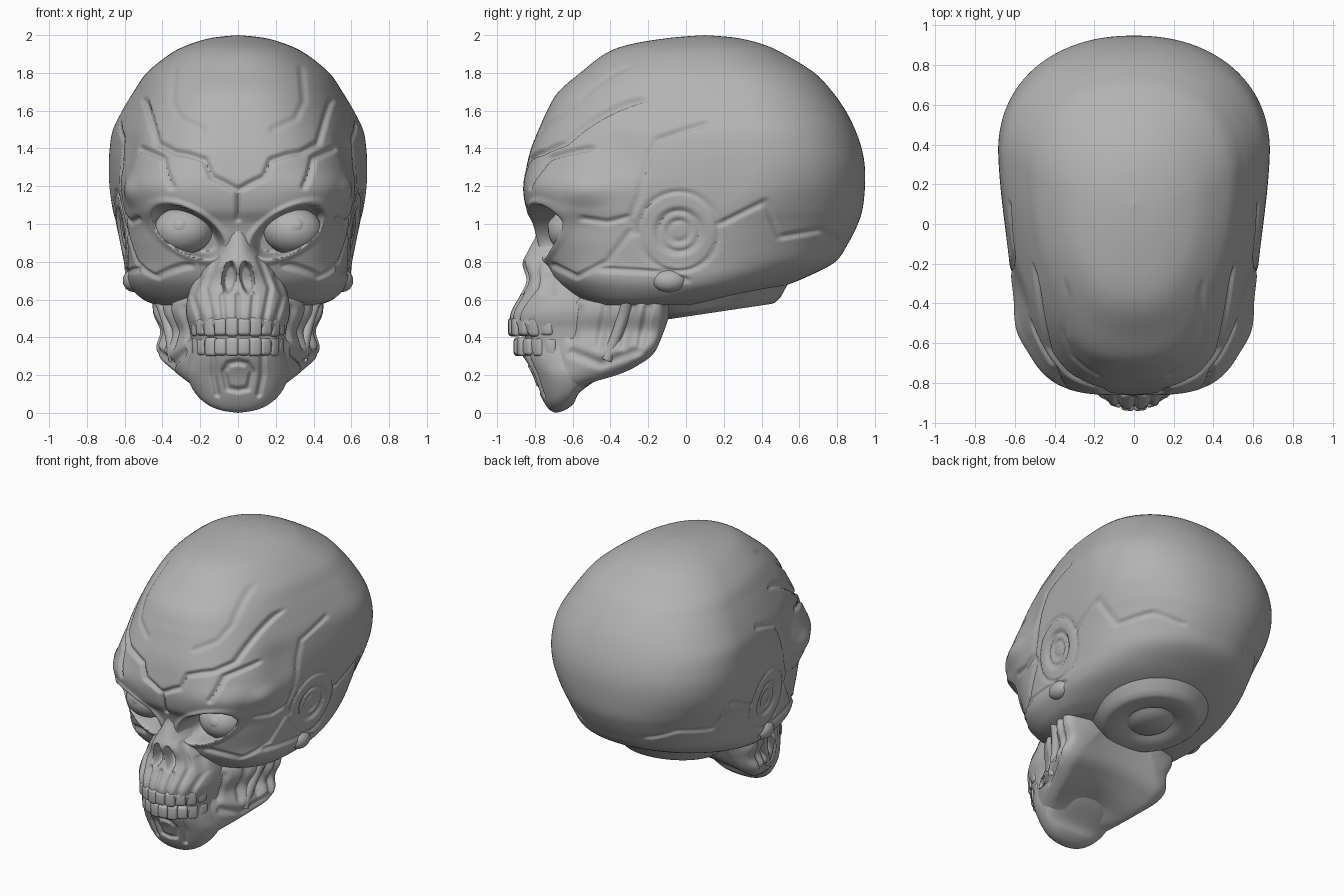
import bpy, bmesh, math
from mathutils import Vector, Matrix

if "Cube" in bpy.data.objects:
    bpy.data.objects.remove(bpy.data.objects["Cube"])

bone = bpy.data.materials.new("bone_grey")
bone.diffuse_color = (0.45, 0.45, 0.45, 1)
bone.use_nodes = True
bone.node_tree.nodes["Principled BSDF"].inputs["Base Color"].default_value = bone.diffuse_color


def finish(name, bm):
    bmesh.ops.recalc_face_normals(bm, faces=bm.faces[:])
    me = bpy.data.meshes.new(name)
    bm.to_mesh(me)
    bm.free()
    me.materials.append(bone)
    ob = bpy.data.objects.new(name, me)
    bpy.context.collection.objects.link(ob)
    return ob


def spline(table, n):
    """Catmull-Rom samples through table rows."""
    out, m = [], len(table) - 1
    for k in range(n + 1):
        t = k / n * m
        i = min(int(t), m - 1)
        t -= i
        rows = [table[max(0, min(m, i + j))] for j in (-1, 0, 1, 2)]
        out.append([b + 0.5 * t * (c - a + t * (2 * a - 5 * b + 4 * c - d + t * (3 * (b - c) + d - a)))
                    for a, b, c, d in zip(*rows)])
    return out


def loft(name, rings):
    bm = bmesh.new()
    vs = [[bm.verts.new(p) for p in r] for r in rings]
    n = len(vs[0])
    for a, b in zip(vs, vs[1:]):
        for i in range(n):
            j = (i + 1) % n
            bm.faces.new((a[i], a[j], b[j], b[i]))
    bm.faces.new(vs[0])
    bm.faces.new(vs[-1])
    return finish(name, bm)


def slice_ring(row, n, dense):
    """Horizontal egg-shaped slice: z, half width, centre y, front y, back y, front power, back power."""
    z, w, y0, yf, yb, nf, nb = row
    w = max(w, 0.002)
    pts = []
    for i in range(n):
        u = (i / n) * math.tau - math.pi
        phi = u - dense * math.sin(u)
        c, s = math.sin(phi), -math.cos(phi)
        b, e = (max(y0 - yf, 0.002), nf) if s < 0 else (max(yb - y0, 0.002), nb)
        r = (abs(c / w) ** e + abs(s / b) ** e) ** (-1 / e)
        pts.append(Vector((r * c, y0 + r * s, z)))
    return pts


def segments(lines):
    return [(a, b) for ln in lines for a, b in zip(ln, ln[1:])]


def groove(u, v, segs, w):
    """1 on the line, fading to 0 at distance w."""
    best = w
    for (ax, ay), (bx, by) in segs:
        if u < min(ax, bx) - w or u > max(ax, bx) + w or v < min(ay, by) - w or v > max(ay, by) + w:
            continue
        dx, dy = bx - ax, by - ay
        t = max(0, min(1, ((u - ax) * dx + (v - ay) * dy) / (dx * dx + dy * dy)))
        best = min(best, math.hypot(u - ax - t * dx, v - ay - t * dy))
    return (1 - (best / w) ** 2) ** 2


def step(a, b, x):
    t = max(0, min(1, (x - a) / (b - a)))
    return t * t * (3 - 2 * t)


# Cranium with brow, eye sockets, ear rings and plate seams
CRANIUM = [
    (.57, .46, -.2, -.50, .10, 2.6, 2.2), (.60, .535, -.15, -.58, .25, 2.6, 2.1),
    (.66, .60, -.1, -.66, .48, 2.6, 2.1), (.72, .625, -.1, -.71, .64, 2.6, 2.2),
    (.80, .63, -.05, -.745, .79, 2.6, 2.2), (.90, .645, 0, -.77, .86, 2.7, 2.2),
    (1.0, .66, .08, -.80, .91, 2.8, 2.2), (1.08, .672, .18, -.845, .935, 3.2, 2.2),
    (1.19, .682, .3, -.862, .947, 3.7, 2.2), (1.3, .685, .35, -.845, .947, 3.2, 2.2),
    (1.4, .68, .35, -.82, .93, 2.8, 2.2), (1.5, .663, .33, -.78, .895, 2.6, 2.2),
    (1.6, .615, .3, -.735, .845, 2.5, 2.2), (1.7, .555, .27, -.675, .775, 2.4, 2.2),
    (1.8, .485, .22, -.56, .68, 2.3, 2.2), (1.9, .36, .16, -.43, .52, 2.2, 2.1),
    (1.95, .26, .13, -.30, .41, 2.1, 2.1), (1.985, .14, .11, -.09, .27, 2, 2),
    (2.0, .0, .1, .1, .1, 2, 2)]
FRONT = segments([
    [(0, 1.03), (0, 1.18), (.08, 1.22), (.15, 1.25), (.19, 1.34), (.29, 1.37), (.36, 1.38), (.46, 1.43), (.49, 1.53), (.52, 1.65)],
    [(.38, 1.2), (.41, 1.27), (.43, 1.35), (.55, 1.4)]])
CREST = segments([[(.2, 1.5), (.33, 1.56), (.37, 1.65), (.34, 1.82)]])
SIDE = segments([
    [(.1, 1.53), (0, 1.5), (-.15, 1.45), (-.2, 1.35), (-.25, 1.15), (-.3, 1.03), (-.27, .95)],
    [(.18, 1.0), (.42, 1.12), (.5, .93), (.72, .97), (.82, .9)],
    [(-.55, 1.03), (-.42, 1.01), (-.3, 1.04)],
    [(-.3, .96), (-.42, .8), (-.58, .72), (-.7, .78)],
    [(-.45, .76), (-.1, .74), (0, .7)]])


def carve_cranium(p):
    x, y, z = abs(p.x), p.y, p.z
    d = 0
    if y < -.2:
        d += .022 * groove(x, z, FRONT, .026) + .008 * groove(x, z, CREST, .03)
    if x > .25:
        d += .014 * groove(y, z, SIDE, .024)
        r = math.hypot(y + .04, z - .96)
        if r < .24:
            d += .012 * (1 - step(0, .02, abs(r - .212)))
            d += .022 * (1 - step(.105, .14, r)) - .012 * (1 - step(.005, .028, abs(r - .085)))
            d -= .008 * (1 - step(.03, .06, r))
    # brow corner stands out, temple behind it sinks in
    if x > .4:
        d -= .022 * (1 - step(0, .16, math.hypot(y + .52, (z - 1.17) * 1.6)))
        d += .018 * (1 - step(0, .2, math.hypot(y + .36, z - 1.36)))
    q = p + (Vector((0, .05, 1.05)) - p).normalized() * d
    # narrower towards the face, widest behind the ears
    q.x *= 1 - .075 * step(.42, -.32, y) * step(1.95, 1.5, z)
    # angry eye sockets with a lifted rim
    if y < -.3 and .75 < z < 1.25:
        dx = x - .285
        dz = z - .965 - .38 * dx
        e = (dx / .2) ** 2 + (dz / (.11 if dz > 0 else .12)) ** 2
        q.y += .17 * (1 - step(.6, 1.1, e)) - .015 * step(1.0, 1.2, e) * (1 - step(1.2, 1.9, e))
    return q


loft("cranium", [[carve_cranium(p) for p in slice_ring(r, 300, .5)] for r in spline(CRANIUM, 216)])

# Muzzle: nose bridge, upper jaw and chin
MUZZLE = [
    (1.02, .06, -.6, -.79, -.45), (.95, .075, -.6, -.79, -.4), (.86, .11, -.6, -.835, -.35),
    (.79, .17, -.6, -.865, -.3), (.70, .235, -.6, -.845, -.3), (.62, .265, -.6, -.88, -.3),
    (.55, .275, -.6, -.92, -.3), (.50, .27, -.6, -.932, -.3), (.44, .255, -.6, -.915, -.3),
    (.36, .25, -.6, -.885, -.32), (.28, .265, -.6, -.855, -.36), (.2, .272, -.6, -.812, -.44),
    (.11, .23, -.62, -.778, -.56), (.05, .17, -.66, -.748, -.595), (.015, .095, -.68, -.72, -.64),
    (0, 0, -.69, -.69, -.69)]
ROOTS = segments([
    [(0, .5), (0, .62)], [(.075, .5), (.085, .62)], [(.14, .5), (.17, .66), (.11, .82)],
    [(.2, .49), (.24, .62), (.2, .72)], [(0, .27), (.05, .26), (.075, .22), (.055, .13), (0, .12)],
    [(.13, .3), (.13, .2), (.11, .1)]])


def carve_muzzle(p):
    x, z = abs(p.x), p.z
    if p.y < -.6:
        d = .018 * groove(x, z, ROOTS, .024)
        e = ((x - .042 - .12 * (.76 - z)) / .036) ** 2 + ((z - .715) / .085) ** 2
        d += .08 * (1 - step(.4, 1.2, e))
        d += .05 * (1 - step(.01, .03, abs(z - .4))) * step(.2, .12, x)
        p = p + Vector((-p.x * .8 * d, d, 0))
    return p


loft("muzzle", [[carve_muzzle(p) for p in slice_ring(list(r) + [2.2, 2.6], 180, .45)] for r in spline(MUZZLE, 150)])

# Lower jaw: slices running front to back, hollowed underneath
JAW = [(-.73, .20, .10, .33), (-.64, .27, .105, .58), (-.5, .34, .14, .68), (-.35, .40, .185, .70),
       (-.25, .45, .235, .70), (-.17, .455, .30, .70), (-.12, .42, .41, .70), (-.09, .3, .5, .68)]
STRANDS = segments([[(-.46, .36), (-.42, .57)], [(-.33, .36), (-.28, .56)], [(-.24, .36), (-.2, .56)],
                    [(-.6, .32), (-.45, .26), (-.25, .33)], [(-.6, .4), (-.57, .55)]])
rings = []
for y, w, lo, hi in spline(JAW, 80):
    ring = []
    for i in range(140):
        a = i / 140 * math.tau
        c, s = math.cos(a), math.sin(a)
        r = (abs(c) ** 4.2 + abs(s) ** 4.2) ** (-1 / 4.2)
        x, z = w * r * c, (lo + hi) / 2 + (hi - lo) / 2 * r * s
        if s < 0 and abs(x) < .75 * w:
            z += .06 * (1 - (x / (.75 * w)) ** 2) * step(-.58, -.42, y)
        x *= 1 - .1 * math.exp(-((z - .43) / .07) ** 2)
        if abs(x) > .18:
            x -= math.copysign(.022 * groove(y, z, STRANDS, .035), x)
        ring.append((x, y, z))
    rings.append(ring)
loft("lower_jaw", rings)

# Teeth: rounded blocks on an arch
for name, z, h, rx, ry, out in (("upper_teeth", .455, .10, .235, .298, -.62), ("lower_teeth", .35, .10, .23, .28, -.608)):
    bm = bmesh.new()
    for k in range(10):
        a = math.radians(-68 + k * 136 / 9)
        tilt = math.atan2(rx * math.sin(a), ry * math.cos(a))
        hk = h * (1 - .1 * (k % 2))
        m = Matrix.Translation((rx * math.sin(a), out - ry * math.cos(a), z)) @ Matrix.Rotation(tilt, 4, 'Z')
        bmesh.ops.create_cube(bm, size=1, matrix=m @ Matrix.Diagonal((.068, .05, hk, 1)))
    bmesh.ops.bevel(bm, geom=bm.edges[:], offset=.018, segments=3, profile=.5, affect='EDGES')
    finish(name, bm)


def ball(name, loc, scale):
    bm = bmesh.new()
    bmesh.ops.create_uvsphere(bm, u_segments=40, v_segments=24, radius=1,
                              matrix=Matrix.Translation(loc) @ Matrix.Diagonal((*scale, 1)))
    finish(name, bm)


# Eyes, jaw hinges and jaw muscles on both sides
for side, s in (("left", 1), ("right", -1)):
    ball(side + "_eyeball", (s * .29, -.59, .965), (.155, .14, .125))
    ball(side + "_iris", (s * .305, -.664, .985), (.065, .068, .06))
    ball(side + "_jaw_hinge", (s * .55, -.09, .70), (.06, .09, .06))
    cu = bpy.data.curves.new(side + "_jaw_muscle", 'CURVE')
    cu.dimensions = '3D'
    cu.bevel_depth, cu.bevel_resolution = .03, 4
    sp = cu.splines.new('NURBS')
    pts = [(.43, -.3, .63), (.37, -.33, .5), (.35, -.37, .4), (.34, -.42, .28)]
    sp.points.add(len(pts) - 1)
    for q, (x, y, z) in zip(sp.points, pts):
        q.co = (s * x, y, z, 1)
    sp.use_endpoint_u = True
    sp.order_u = 4
    cu.materials.append(bone)
    bpy.context.collection.objects.link(bpy.data.objects.new(side + "_jaw_muscle", cu))

# Neck socket: turned ring tilted under the skull
PROFILE = [(.41, .12), (.34, .03), (.31, .006), (.29, 0), (.17, .008), (.155, .022), (.145, .022), (.135, .008), (.002, .008)]
tilt = Matrix.Translation((0, .17, .535)) @ Matrix.Rotation(math.radians(8.5), 4, 'X')
loft("neck_socket", [[tilt @ Vector((r * math.cos(i * math.tau / 64), r * math.sin(i * math.tau / 64), h))
                      for i in range(64)] for r, h in PROFILE])

# Smooth shading with crisp edges
for ob in bpy.context.scene.objects:
    ob.select_set(ob.type == 'MESH')
bpy.context.view_layer.objects.active = bpy.data.objects["cranium"]
bpy.ops.object.shade_smooth_by_angle(angle=math.radians(60))
